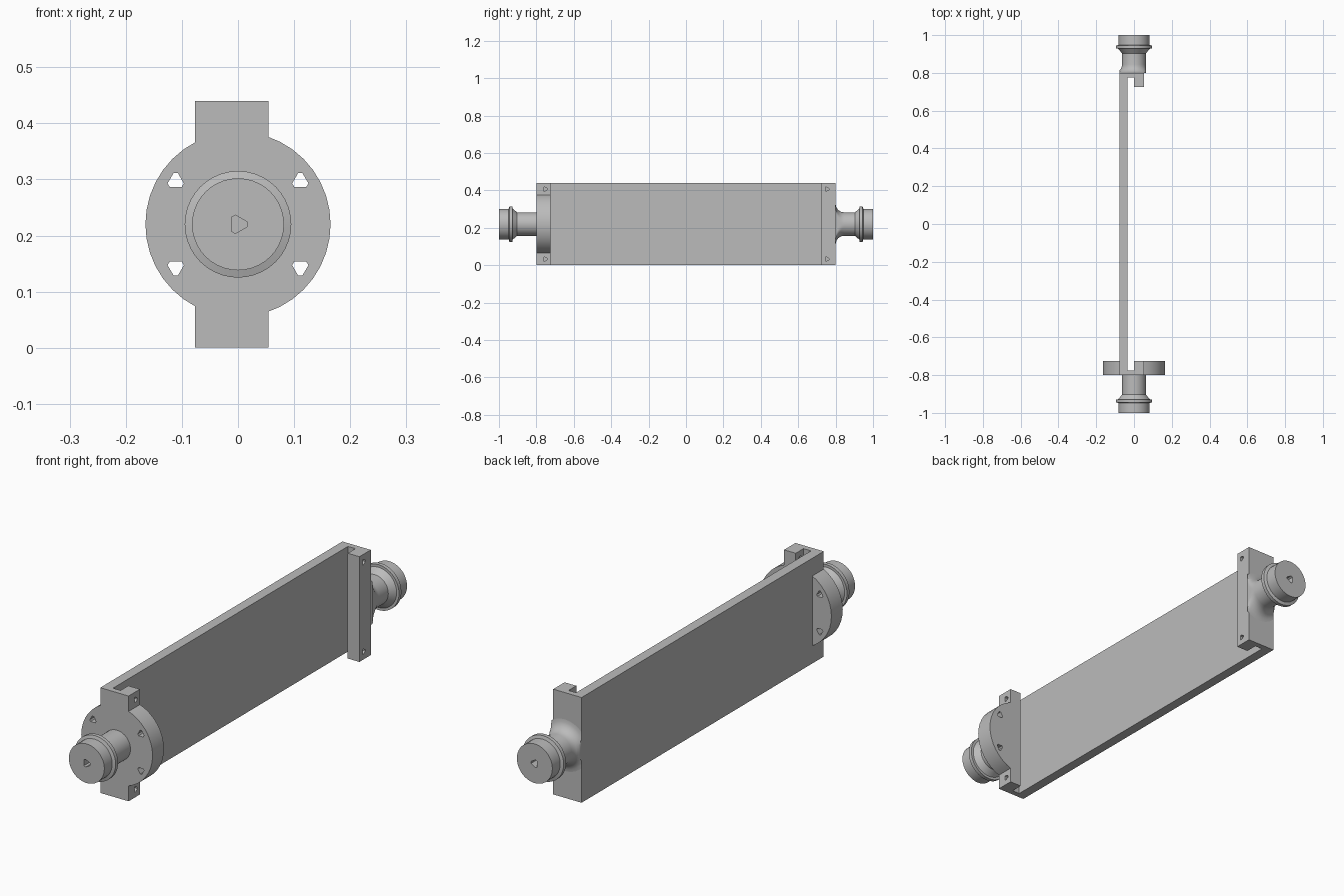
import bpy
import bmesh
from math import sin, cos, pi, radians
from mathutils import Vector

cube = bpy.data.objects.get("Cube")
if cube:
    bpy.data.objects.remove(cube, do_unlink=True)

grey = bpy.data.materials.new("plain grey")
grey.use_nodes = True
colour = (0.5, 0.5, 0.5, 1)
grey.diffuse_color = colour
grey.node_tree.nodes["Principled BSDF"].inputs["Base Color"].default_value = colour

MID = 0.22      # height of the fitting axis
HEIGHT = 0.44
SIDES = 40


def finish(name, bm):
    bmesh.ops.recalc_face_normals(bm, faces=bm.faces)
    mesh = bpy.data.meshes.new(name)
    bm.to_mesh(mesh)
    bm.free()
    mesh.materials.append(grey)
    obj = bpy.data.objects.new(name, mesh)
    bpy.context.collection.objects.link(obj)
    return obj


def prism(name, points, direction):
    """Extrude a flat polygon of 3D points along a direction."""
    bm = bmesh.new()
    face = bm.faces.new([bm.verts.new(p) for p in points])
    result = bmesh.ops.extrude_face_region(bm, geom=[face])
    moved = [v for v in result["geom"] if isinstance(v, bmesh.types.BMVert)]
    bmesh.ops.translate(bm, verts=moved, vec=Vector(direction))
    return finish(name, bm)


def combine(target, other, operation):
    mod = target.modifiers.new("combine", "BOOLEAN")
    mod.object = other
    mod.operation = operation
    mod.solver = "EXACT"
    bpy.context.view_layer.objects.active = target
    bpy.ops.object.modifier_apply(modifier=mod.name)
    bpy.data.objects.remove(other, do_unlink=True)


def smooth(obj):
    bpy.ops.object.select_all(action="DESELECT")
    obj.select_set(True)
    bpy.context.view_layer.objects.active = obj
    bpy.ops.object.shade_smooth_by_angle(angle=radians(30))


def rounded_triangle(radius, turn):
    """Small three-cornered hole outline with clipped corners."""
    return [(radius * cos(turn + k * 2 * pi / 3 + d), radius * sin(turn + k * 2 * pi / 3 + d))
            for k in range(3) for d in (-0.25, 0.25)]


# Long plate with a hooked channel at each end, as one section
half = [(-0.077, 0.8), (0.054, 0.8), (0.054, 0.725), (0, 0.725), (0, 0.776), (-0.035, 0.776)]
section = half + [(x, -y) for x, y in reversed(half)]
body = prism("channel_plate", [(x, y, 0) for x, y in section], (0, 0, HEIGHT))

# Round flange on the front end, with the slot carried through it
circle = [2 * pi * i / SIDES for i in range(SIDES)]
flange = prism("flange", [(0.165 * cos(a), -0.8, MID + 0.165 * sin(a)) for a in circle],
               (0, 0.075, 0))
combine(body, flange, "UNION")
slot = prism("slot_cutter", [(-0.035, -0.776, -0.1), (0, -0.776, -0.1),
                             (0, -0.7, -0.1), (-0.035, -0.7, -0.1)], (0, 0, 0.7))
combine(body, slot, "DIFFERENCE")

# Bolt holes through the flange
for sx in (-1, 1):
    for sz in (-1, 1):
        outline = [(sx * 0.111 + u, -0.85, MID + sz * 0.077 + v)
                   for u, v in rounded_triangle(0.015, sz * pi / 2)]
        combine(body, prism("bolt_cutter", outline, (0, 0.2, 0)), "DIFFERENCE")

# Screw holes through the channel lips
for y in (-0.753, 0.753):
    for z in (0.033, HEIGHT - 0.033):
        outline = [(-0.01, y + u, z + v) for u, v in rounded_triangle(0.012, 0)]
        combine(body, prism("screw_cutter", outline, (0.1, 0, 0)), "DIFFERENCE")
smooth(body)


def fitting(name, side, base):
    """Turned pipe fitting about the y axis: profile of (radius, distance)."""
    profile = base + [(0.063, 0.903), (0.084, 0.928), (0.095, 0.928), (0.095, 0.944),
                      (0.082, 0.948), (0.082, 1.0)]
    bm = bmesh.new()
    rings = []
    for r, d in profile:
        # the flared foot is trimmed flush with the channel sides
        rings.append([bm.verts.new((max(-0.077, min(0.063, r * cos(a))) if d < 0.85 else r * cos(a),
                                    side * d, MID + r * sin(a))) for a in circle])
    for lower, upper in zip(rings, rings[1:]):
        for i in range(SIDES):
            j = (i + 1) % SIDES
            bm.faces.new((lower[i], lower[j], upper[j], upper[i]))
    bm.faces.new(rings[0])
    bm.faces.new(rings[-1])
    obj = finish(name, bm)
    # Small bore in the end face
    bore = [(u, side * 1.05, MID + v) for u, v in rounded_triangle(0.017, 0)]
    combine(obj, prism("bore_cutter", bore, (0, -side * 0.2, 0)), "DIFFERENCE")
    smooth(obj)


# Straight neck at the front, filleted foot at the back
fitting("front_fitting", -1, [(0.063, 0.79)])
fillet = [(0.108 - 0.045 * sin(t * pi / 12), 0.845 - 0.045 * cos(t * pi / 12)) for t in range(7)]
fitting("back_fitting", 1, fillet)
